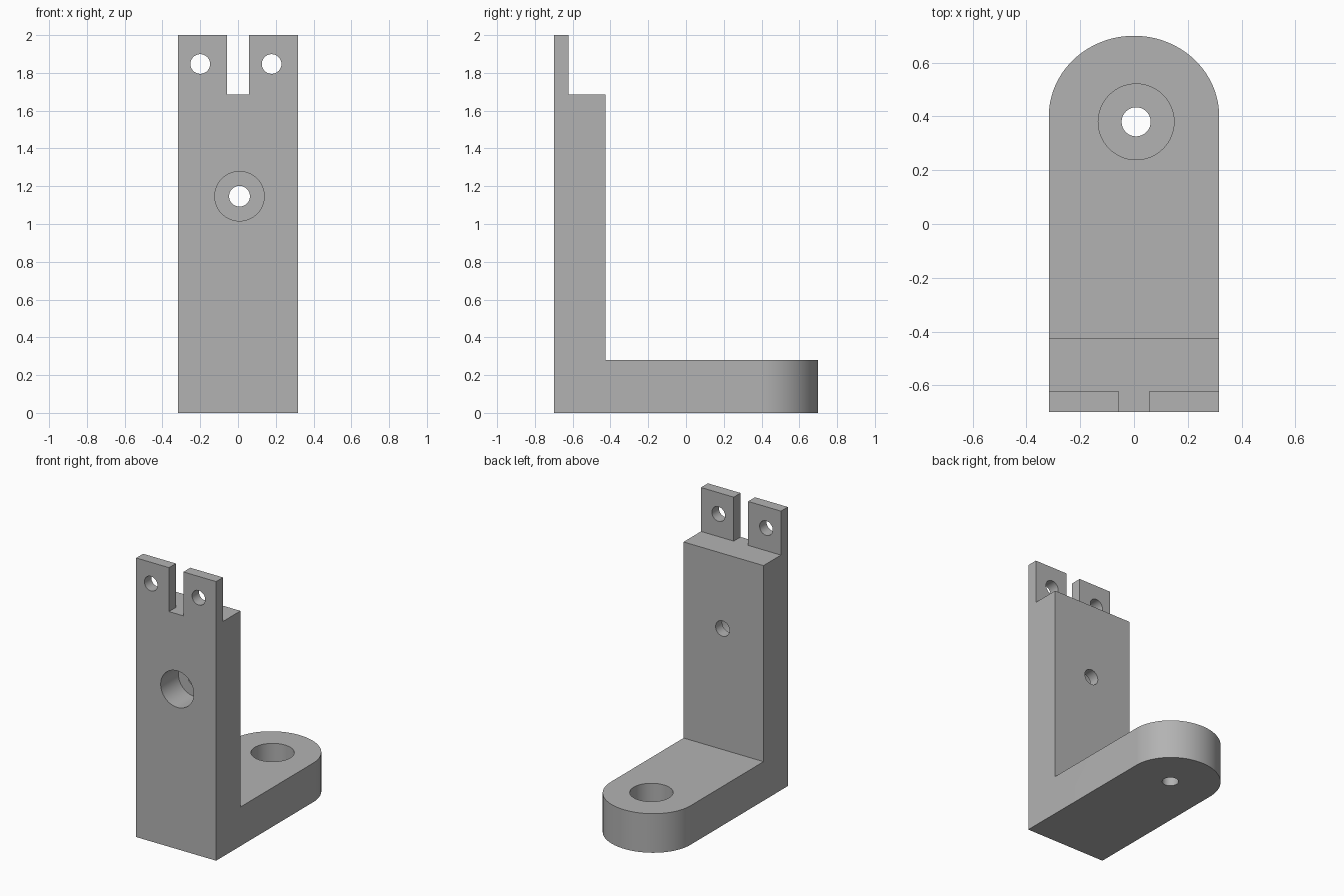
import bpy
import bmesh
from math import cos, sin, pi, radians
from mathutils import Matrix, Vector

default_cube = bpy.data.objects.get("Cube")
if default_cube:
    bpy.data.objects.remove(default_cube, do_unlink=True)

# Main dimensions
HALF = 0.317          # half width
FRONT, BACK = -0.70, 0.70
POST_BACK = -0.425
LUG_BACK = -0.622
FOOT_TOP, SHOULDER, TOP = 0.28, 1.685, 2.0
CURVE = 0.30          # depth of the rounded foot end

grey = bpy.data.materials.new("plain grey")
grey.use_nodes = True
colour = (0.45, 0.45, 0.45, 1)
grey.diffuse_color = colour
grey.node_tree.nodes["Principled BSDF"].inputs["Base Color"].default_value = colour


def make_object(name, bm):
    bmesh.ops.recalc_face_normals(bm, faces=bm.faces)
    mesh = bpy.data.meshes.new(name)
    bm.to_mesh(mesh)
    bm.free()
    mesh.materials.append(grey)
    obj = bpy.data.objects.new(name, mesh)
    bpy.context.collection.objects.link(obj)
    return obj


def cut(target, cutter):
    """Subtract a cutter from the target and discard it."""
    cutter.hide_render = True
    mod = target.modifiers.new(cutter.name, 'BOOLEAN')
    mod.operation, mod.solver, mod.object = 'DIFFERENCE', 'EXACT', cutter
    bpy.context.view_layer.objects.active = target
    bpy.ops.object.modifier_apply(modifier=mod.name)
    bpy.data.objects.remove(cutter, do_unlink=True)


def cut_box(target, name, low, high):
    low, high = Vector(low), Vector(high)
    bm = bmesh.new()
    bmesh.ops.create_cube(bm, size=1, matrix=Matrix.Translation((low + high) / 2)
                          @ Matrix.Diagonal((*(high - low), 1)))
    cut(target, make_object(name, bm))


def cut_hole(target, name, start, end, radius):
    start, end = Vector(start), Vector(end)
    axis = end - start
    turn = axis.to_track_quat('Z', 'Y').to_matrix().to_4x4()
    bm = bmesh.new()
    bmesh.ops.create_cone(bm, cap_ends=True, segments=64, radius1=radius,
                          radius2=radius, depth=axis.length,
                          matrix=Matrix.Translation((start + end) / 2) @ turn)
    cut(target, make_object(name, bm))


# Block with a rounded back end, extruded to full height
bm = bmesh.new()
outline = [(-HALF, FRONT), (HALF, FRONT)]
outline += [(HALF * cos(pi * i / 48), BACK - CURVE + CURVE * sin(pi * i / 48))
            for i in range(49)]
base = bm.faces.new([bm.verts.new((x, y, 0)) for x, y in outline])
top = bmesh.ops.extrude_face_region(bm, geom=[base])["geom"]
bmesh.ops.translate(bm, vec=(0, 0, TOP),
                    verts=[v for v in top if isinstance(v, bmesh.types.BMVert)])
bracket = make_object("bracket", bm)

# Space above the foot, shoulder behind the lugs, slot between the lugs
cut_box(bracket, "foot_space", (-1, POST_BACK, FOOT_TOP), (1, 1, 3))
cut_box(bracket, "shoulder_space", (-1, LUG_BACK, SHOULDER), (1, 0, 3))
cut_box(bracket, "lug_slot", (-0.057, -1, SHOULDER), (0.057, 0, 3))

# Lug holes
for x in (-0.2, 0.178):
    cut_hole(bracket, "lug_hole", (x, -1, 1.847), (x, 0, 1.847), 0.052)

# Counterbored hole through the post
cut_hole(bracket, "post_counterbore", (0.008, -1, 1.147), (0.008, -0.50, 1.147), 0.131)
cut_hole(bracket, "post_hole", (0.008, -1, 1.147), (0.008, 0, 1.147), 0.055)

# Counterbored hole through the foot
cut_hole(bracket, "foot_counterbore", (0.008, 0.38, 1), (0.008, 0.38, 0.08), 0.141)
cut_hole(bracket, "foot_hole", (0.008, 0.38, 1), (0.008, 0.38, -1), 0.054)

# Smooth the curved walls and keep the edges crisp
bpy.ops.object.select_all(action='DESELECT')
bracket.select_set(True)
bpy.context.view_layer.objects.active = bracket
bpy.ops.object.shade_smooth_by_angle(angle=radians(30))
